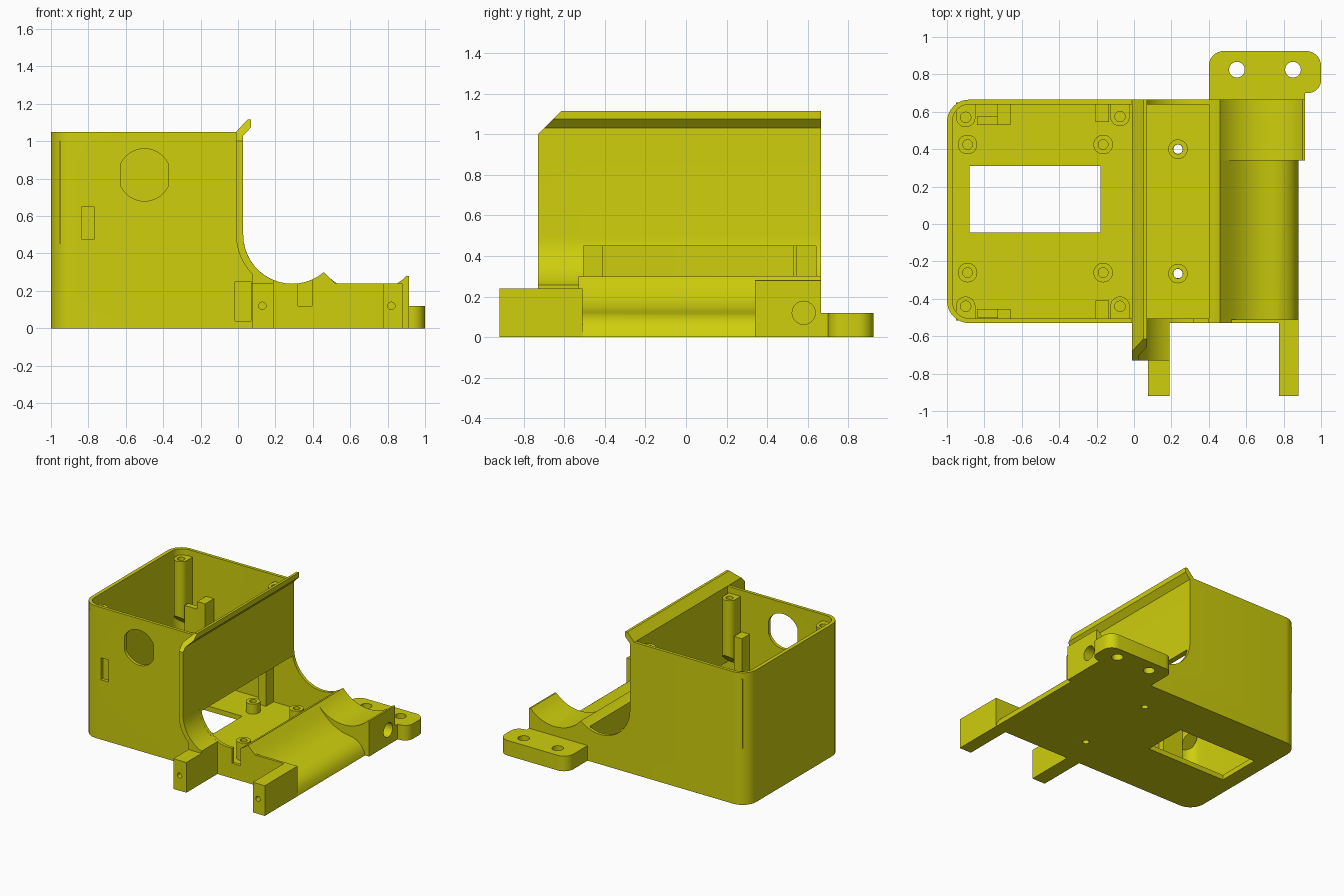
import bpy, bmesh, math
from mathutils import Matrix, Vector

if "Cube" in bpy.data.objects:
    bpy.data.objects.remove(bpy.data.objects["Cube"])

mat = bpy.data.materials.new("olive yellow")
mat.diffuse_color = (0.62, 0.62, 0.004, 1)
mat.use_nodes = True
mat.node_tree.nodes["Principled BSDF"].inputs["Base Color"].default_value = mat.diffuse_color


def prism(name, pts, axis, lo, hi):
    """Extrude a closed outline along x (pts y,z), y (pts x,z) or z (pts x,y)."""
    put = {'x': lambda p, h: (h, p[0], p[1]), 'y': lambda p, h: (p[0], h, p[1]),
           'z': lambda p, h: (p[0], p[1], h)}[axis]
    bm = bmesh.new()
    face = bm.faces.new([bm.verts.new(put(p, lo)) for p in pts])
    ext = bmesh.ops.extrude_face_region(bm, geom=[face])
    move = Vector(put((0, 0), hi - lo))
    bmesh.ops.translate(bm, vec=move, verts=[v for v in ext['geom'] if isinstance(v, bmesh.types.BMVert)])
    bmesh.ops.recalc_face_normals(bm, faces=bm.faces)
    me = bpy.data.meshes.new(name)
    bm.to_mesh(me)
    bm.free()
    me.materials.append(mat)
    ob = bpy.data.objects.new(name, me)
    bpy.context.collection.objects.link(ob)
    return ob


def arc(cx, cy, r, a0, a1, n=16):
    return [(cx + r * math.cos(math.radians(a0 + (a1 - a0) * i / n)),
             cy + r * math.sin(math.radians(a0 + (a1 - a0) * i / n))) for i in range(n + 1)]


def circle(cx, cy, r, n=32):
    return arc(cx, cy, r, 0, 360, n)[:-1]


def rect(x0, x1, y0, y1):
    return [(x0, y0), (x1, y0), (x1, y1), (x0, y1)]


def rounded(x0, x1, y0, y1, radii):
    """Rectangle with corner radii ordered: low-left, low-right, high-right, high-left."""
    out = []
    for (x, y, sx, sy, a), r in zip([(x0, y0, 1, 1, 180), (x1, y0, -1, 1, 270),
                                     (x1, y1, -1, -1, 0), (x0, y1, 1, -1, 90)], radii):
        out += arc(x + sx * r, y + sy * r, r, a, a + 90, 8) if r else [(x, y)]
    return out


def combine(ob, others, op):
    for other in others:
        m = ob.modifiers.new("bool", 'BOOLEAN')
        m.object, m.operation, m.solver = other, op, 'EXACT'
        bpy.context.view_layer.objects.active = ob
        bpy.ops.object.modifier_apply(modifier=m.name)
        bpy.data.objects.remove(other)


def smooth(ob):
    bpy.ops.object.select_all(action='DESELECT')
    ob.select_set(True)
    bpy.context.view_layer.objects.active = ob
    bpy.ops.object.shade_smooth_by_angle(angle=math.radians(30))


F, B = -0.53, 0.665            # front and back of the housing
valley = arc(0.29, 0.5, 0.262, 180, 310)

# housing shell: side profile with rounded left corners, then hollowed
body = prism("housing", [(-1, 0), (0.46, 0)] + valley[::-1] + [(0.028, 1.05), (-1, 1.05)], 'y', F, B)
combine(body, [prism("corner_shape", rounded(-1, 1.2, F, B, (0.12, 0, 0, 0.12)), 'z', -0.1, 1.3)], 'INTERSECT')
combine(body, [
    prism("box_cavity", rounded(-0.97, -0.01, -0.505, 0.64, (0.09, 0, 0, 0.09)), 'z', 0.04, 1.3),
    prism("side_cavity", rect(-0.1, 0.4, -0.505, 0.64), 'z', 0.04, 0.45)], 'DIFFERENCE')

# right-hand cradle: front wall, sloping channel, rear block
cradle = arc(0.69, 0.493, 0.3, 220, 315)
channel = [(0.46, 0.30), (0.5, 0.255), (0.54, 0.213), (0.58, 0.18), (0.63, 0.15), (0.68, 0.132),
           (0.73, 0.122), (0.77, 0.115), (0.81, 0.1), (0.845, 0.072), (0.87, 0.035), (0.88, 0)]
combine(body, [
    prism("front_rail", [(0.44, 0), (0.88, 0), (0.88, 0.24), (0.52, 0.24), (0.46, 0.30), (0.44, 0.28)], 'y', F, -0.51),
    prism("channel", [(0.44, 0), (0.44, 0.28)] + channel, 'y', -0.515, 0.4),
    prism("rear_block", [(0.44, 0), (0.44, 0.28)] + cradle + [(0.915, 0.28), (0.915, 0)], 'y', 0.34, B),
], 'UNION')

# rear mounting tab and front legs
combine(body, [
    prism("tab", rounded(0.4, 1.0, 0.7, 0.925, (0, 0.07, 0.08, 0.08)), 'z', 0, 0.12),
    prism("tab_root", rect(0.4, 0.915, 0.65, 0.72), 'z', 0, 0.12),
    prism("left_leg", rect(0.075, 0.19, -0.92, -0.51), 'z', 0, 0.24),
    prism("right_leg", rect(0.775, 0.88, -0.92, -0.51), 'z', 0, 0.24)], 'UNION')

# front flange with curved foot, then the slanted lip along the wall top
a_in = math.degrees(math.acos((0.29 - 0.19) / 0.262))
a_out = math.degrees(math.acos((0.29 - 0.075) / 0.30))
flange = prism("flange", [(-0.01, 1.04), (-0.01, 0.5)] + arc(0.29, 0.5, 0.30, 180, 180 + a_out)
               [1:] + [(0.075, 0.235), (0.19, 0.235)] + arc(0.29, 0.5, 0.262, 180 + a_in, 180) + [(0.028, 1.04)],
               'y', -0.73, -0.52)
lip = prism("lip", [(-0.01, 1.0), (0.028, 1.0), (0.028, 1.03), (0.07, 1.075), (0.07, 1.115), (0.05, 1.115),
                    (-0.01, 1.05)], 'y', -0.73, B)
for ob in (flange, lip):
    combine(ob, [prism("chamfer", [(-0.8, 0.93), (-0.58, 1.15), (-0.8, 1.15)], 'x', -0.2, 0.3)], 'DIFFERENCE')
combine(body, [flange, lip], 'UNION')

# openings in floor, front wall, tab, legs and rear block
cuts = [prism("floor_window", rect(-0.88, -0.18, -0.045, 0.31), 'z', -0.1, 0.1),
        prism("round_port", [(max(-0.627, min(-0.373, x)), z) for x, z in circle(-0.5, 0.82, 0.14, 40)],
              'y', -0.6, -0.45),
        prism("slot", rect(-0.835, -0.77, 0.475, 0.65), 'y', -0.6, -0.45),
        prism("cable_slot", rect(-0.015, 0.07, 0.04, 0.25), 'y', -0.6, -0.45),
        prism("notch", rect(0.32, 0.395, 0.12, 0.3), 'y', -0.6, -0.45),
        prism("axle_hole", circle(0.58, 0.12, 0.057), 'x', 0.7, 1.1)]
cuts += [prism("tab_hole", circle(x, 0.825, 0.042), 'z', -0.1, 0.3) for x in (0.55, 0.85)]
cuts += [prism("leg_hole", circle(x, 0.12, 0.02, 16), 'y', -1, -0.75) for x in (0.13, 0.82)]
cuts += [prism("screw_hole", circle(0.235, y, 0.025, 20), 'z', -0.1, 0.1) for y in (0.4, -0.265)]
combine(body, cuts, 'DIFFERENCE')
smooth(body)

# floor standoffs
for x, y, h in [(-0.89, 0.425, 0.12), (-0.165, 0.425, 0.12), (-0.89, -0.26, 0.12), (-0.165, -0.26, 0.12),
                (0.235, 0.4, 0.18), (0.235, -0.265, 0.18)]:
    post = prism("standoff", circle(x, y, 0.052), 'z', 0.035, h)
    combine(post, [prism("bore", circle(x, y, 0.026, 20), 'z', 0.0, 0.3)], 'DIFFERENCE')
    smooth(post)

# lid screw pillars hanging in the box corners, undersides sloped to the wall
for x, y, sx, sy in [(-0.9, 0.57, -1, 1), (-0.075, 0.575, 1, 1), (-0.9, -0.44, -1, -1), (-0.075, -0.44, 1, -1)]:
    pillar = prism("lid_pillar", circle(x, y, 0.052), 'z', 0.45, 1.0)
    wall = 0.65 if sy > 0 else -0.515
    combine(pillar, [prism("web", rect(x - 0.052, x + 0.052, min(y, wall), max(y, wall)), 'z', 0.45, 1.0)], 'UNION')
    combine(pillar, [prism("slope", [(wall, 0.4), (y - sy * 0.1, 0.4), (y - sy * 0.1, 0.6), (wall, 0.45)],
                           'x', x - 0.2, x + 0.2),
                     prism("bore", circle(x, y, 0.028, 20), 'z', 0.8, 1.1)], 'DIFFERENCE')
    smooth(pillar)

# board guides along front and back walls
for y0, y1, ys in [(0.53, 0.645, (0.53, 0.575)), (-0.51, -0.455, (-0.5, -0.455))]:
    prism("guide_block", rect(-0.73, -0.66, y0, y1), 'z', 0.035, 0.72)
    prism("guide_arm", rect(-0.84, -0.73, *ys), 'z', 0.035, 0.66)
for y0, y1 in [(0.545, 0.645), (-0.51, -0.41)]:
    prism("guide_rib", rect(-0.205, -0.135, y0, y1), 'z', 0.035, 0.72)
